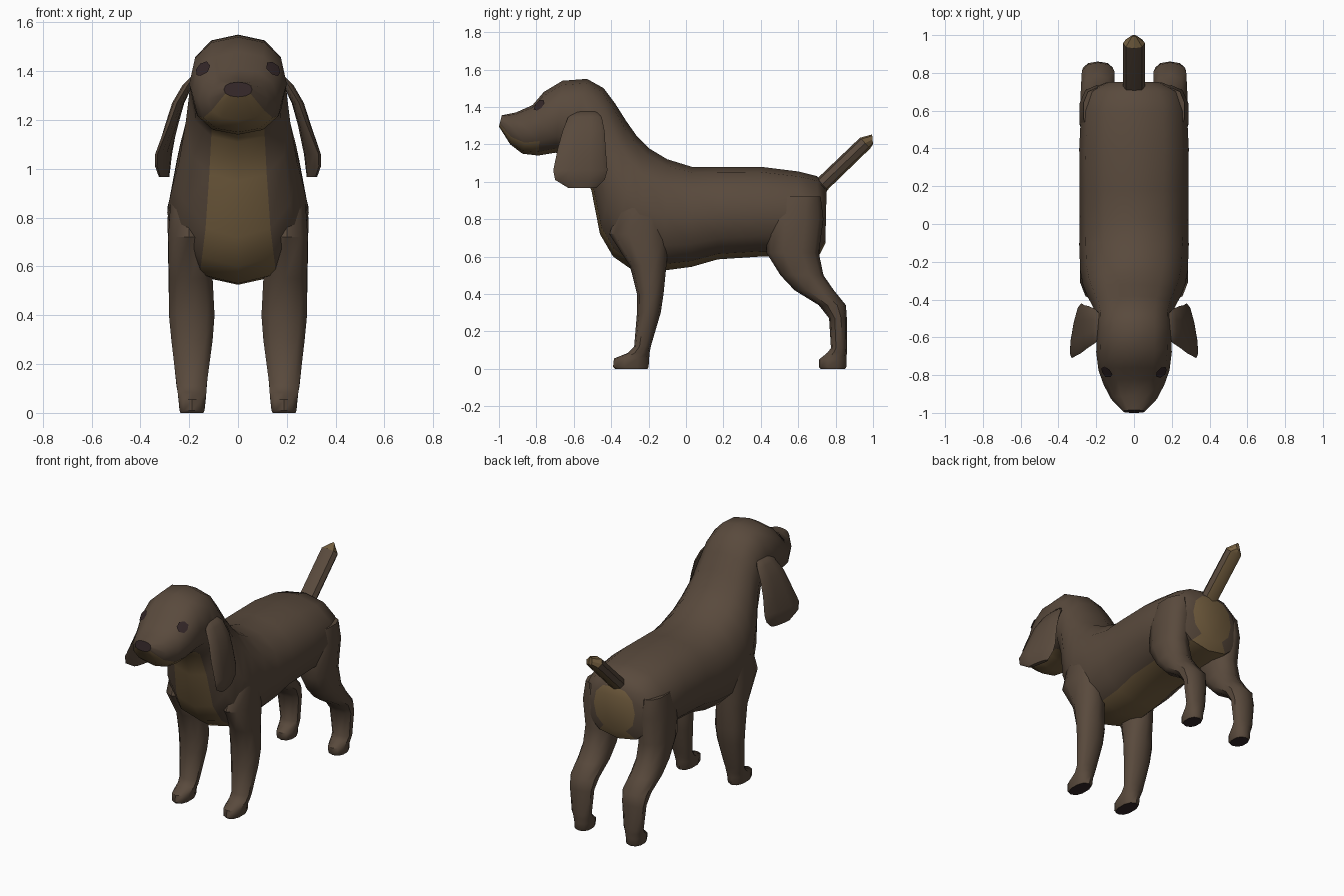
import bpy, math
from mathutils import Vector
from mathutils.bvhtree import BVHTree


def material(name, rgb):
    m = bpy.data.materials.new(name)
    m.diffuse_color = (*rgb, 1)
    return m


MATS = [material("brown_fur", (0.10, 0.068, 0.046)),
        material("tan_fur", (0.18, 0.117, 0.052)),
        material("dark_nose", (0.032, 0.019, 0.02))]
BROWN, TAN, DARK = 0, 1, 2


def make_object(name, verts, faces, mats, angle=45):
    me = bpy.data.meshes.new(name)
    me.from_pydata(verts, [], faces)
    for m in MATS:
        me.materials.append(m)
    me.polygons.foreach_set("material_index", mats)
    me.polygons.foreach_set("use_smooth", [True] * len(faces))
    me.set_sharp_from_angle(angle=math.radians(angle))
    ob = bpy.data.objects.new(name, me)
    bpy.context.collection.objects.link(ob)
    return ob


def loft(name, rings, n=12, power=2.3, side=1, rule=lambda i, d: BROWN,
         caps=(BROWN, BROWN), angle=45):
    """Skin rounded rings. Ring: centre x, point A (y, z), point B (y, z), half width, x skew.
    d in the colour rule counts faces away from point B."""
    def curve(t):
        return math.copysign(abs(t) ** (2 / power), t) if abs(t) > 1e-6 else 0
    verts, faces, mats = [], [], []
    for cx, ay, az, by, bz, hw, skew in rings:
        for j in range(n):
            a = 2 * math.pi * j / n
            c, s = curve(math.cos(a)), curve(math.sin(a))
            verts.append((side * (cx + hw * s - skew * c),
                          (ay + by) / 2 + (by - ay) / 2 * c,
                          (az + bz) / 2 + (bz - az) / 2 * c))
    for i in range(len(rings) - 1):
        for j in range(n):
            k = (j + 1) % n
            faces.append((i * n + j, i * n + k, (i + 1) * n + k, (i + 1) * n + j))
            mats.append(rule(i, min(j, n - 1 - j)))
    last = (len(rings) - 1) * n
    faces += [tuple(range(n))[::-1], tuple(range(last, last + n))]
    mats += caps
    # turn the skin outward: use the signed volume
    vol = 0
    for f in faces:
        for q in range(1, len(f) - 1):
            a, b, c = (Vector(verts[x]) for x in (f[0], f[q], f[q + 1]))
            vol += a.dot(b.cross(c))
    if vol < 0:
        faces = [f[::-1] for f in faces]
    return make_object(name, verts, faces, mats, angle)


# Body, neck and head: back line (A), belly line (B), half width
spine = [(0.752, 0.97, 0.745, 0.67, 0.15), (0.70, 1.03, 0.715, 0.61, 0.245),
         (0.60, 1.055, 0.60, 0.60, 0.28), (0.40, 1.08, 0.40, 0.60, 0.29),
         (0.18, 1.08, 0.17, 0.585, 0.288), (0.03, 1.08, 0.03, 0.545, 0.288),
         (-0.10, 1.12, -0.12, 0.525, 0.29), (-0.20, 1.18, -0.29, 0.53, 0.285),
         (-0.26, 1.24, -0.39, 0.60, 0.27), (-0.32, 1.325, -0.46, 0.72, 0.243),
         (-0.38, 1.42, -0.505, 0.95, 0.215), (-0.44, 1.50, -0.56, 1.11, 0.20),
         (-0.53, 1.55, -0.62, 1.15, 0.198), (-0.66, 1.54, -0.70, 1.155, 0.20),
         (-0.76, 1.48, -0.79, 1.14, 0.188), (-0.82, 1.41, -0.875, 1.15, 0.162),
         (-0.91, 1.37, -0.94, 1.20, 0.123), (-0.985, 1.355, -1.0, 1.295, 0.058)]
MUZZLE = 14  # first ring of the muzzle


def fur(i, d):
    return TAN if d < (2 if i >= MUZZLE else 1) else BROWN


body = loft("body_and_head", [(0, *r, 0) for r in spine], rule=fur, caps=(TAN, DARK))

# Tail: brown above, tan below and at the tip
tail = [(0, 0.67, 0.98, 0.73, 0.92, 0.058, 0), (0, 0.71, 1.025, 0.765, 0.965, 0.058, 0),
        (0, 0.93, 1.235, 0.985, 1.178, 0.058, 0), (0, 0.995, 1.253, 1.0, 1.20, 0.012, 0)]
loft("tail", tail, n=8, rule=lambda i, d: TAN if d < 1 or i == 2 else BROWN,
     caps=(TAN, TAN), angle=30)

# Legs: z, front y, back y, inner x, outer x
front_leg = [(0.86, -0.36, -0.10, 0.13, 0.28), (0.72, -0.41, -0.09, 0.11, 0.29),
             (0.55, -0.30, -0.105, 0.10, 0.287), (0.40, -0.262, -0.12, 0.092, 0.287),
             (0.30, -0.262, -0.135, 0.10, 0.277), (0.12, -0.277, -0.188, 0.125, 0.255),
             (0.085, -0.31, -0.195, 0.127, 0.25), (0.055, -0.385, -0.197, 0.13, 0.246),
             (0.01, -0.39, -0.2, 0.135, 0.242), (0.0, -0.38, -0.205, 0.14, 0.238)]
hind_leg = [(0.92, 0.48, 0.72, 0.13, 0.27), (0.80, 0.43, 0.735, 0.10, 0.293),
            (0.62, 0.43, 0.71, 0.10, 0.29), (0.50, 0.505, 0.735, 0.10, 0.288),
            (0.42, 0.58, 0.79, 0.10, 0.285), (0.34, 0.71, 0.855, 0.10, 0.28),
            (0.27, 0.765, 0.86, 0.11, 0.272), (0.11, 0.775, 0.86, 0.125, 0.255),
            (0.085, 0.755, 0.86, 0.127, 0.25), (0.05, 0.712, 0.858, 0.13, 0.246),
            (0.01, 0.71, 0.858, 0.135, 0.242), (0.0, 0.72, 0.85, 0.14, 0.238)]

# Hanging ears: z, front y, back y, centre x, half thickness, skew
ear = [(1.375, -0.59, -0.48, 0.18, 0.015, 0), (1.345, -0.63, -0.45, 0.205, 0.022, 0),
       (1.27, -0.66, -0.435, 0.245, 0.024, 0.005), (1.18, -0.685, -0.43, 0.272, 0.024, 0.01),
       (1.06, -0.71, -0.42, 0.305, 0.022, 0.025), (1.01, -0.70, -0.435, 0.308, 0.02, 0.023),
       (0.967, -0.63, -0.48, 0.303, 0.014, 0.015)]

tree = BVHTree.FromPolygons([v.co for v in body.data.vertices],
                            [tuple(p.vertices) for p in body.data.polygons])

for side, tag in ((1, "right"), (-1, "left")):
    for name, leg in (("front_leg", front_leg), ("hind_leg", hind_leg)):
        rings = [((x0 + x1) / 2, y0, z, y1, z, (x1 - x0) / 2, 0) for z, y0, y1, x0, x1 in leg]
        loft(f"{name}_{tag}", rings, n=10, side=side, caps=(BROWN, DARK))
    loft(f"ear_{tag}", [(cx, y0, z, y1, z, hw, sk) for z, y0, y1, cx, hw, sk in ear],
         n=10, side=side)

    # Eyes: thin patches hugging the head
    spot, normal = tree.find_nearest(Vector((side * 0.148, -0.785, 1.41)))[:2]
    if normal.x * side < 0:
        normal = -normal
    u = normal.cross(Vector((0, 0, 1))).normalized()
    v = u.cross(normal).normalized()
    pts = [spot + normal * 0.008]
    for k in range(7):
        a = 2 * math.pi * k / 7
        p = spot + 0.038 * (u * math.cos(a) + v * math.sin(a))
        pts.append(tree.find_nearest(p)[0] + normal * 0.008)
    tris = [(0, 1 + k, 1 + (k + 1) % 7) for k in range(7)]
    a, b, c = (pts[i] for i in tris[0])
    if (b - a).cross(c - a).dot(normal) < 0:
        tris = [t[::-1] for t in tris]
    make_object(f"eye_{tag}", pts, tris, [DARK] * 7)
